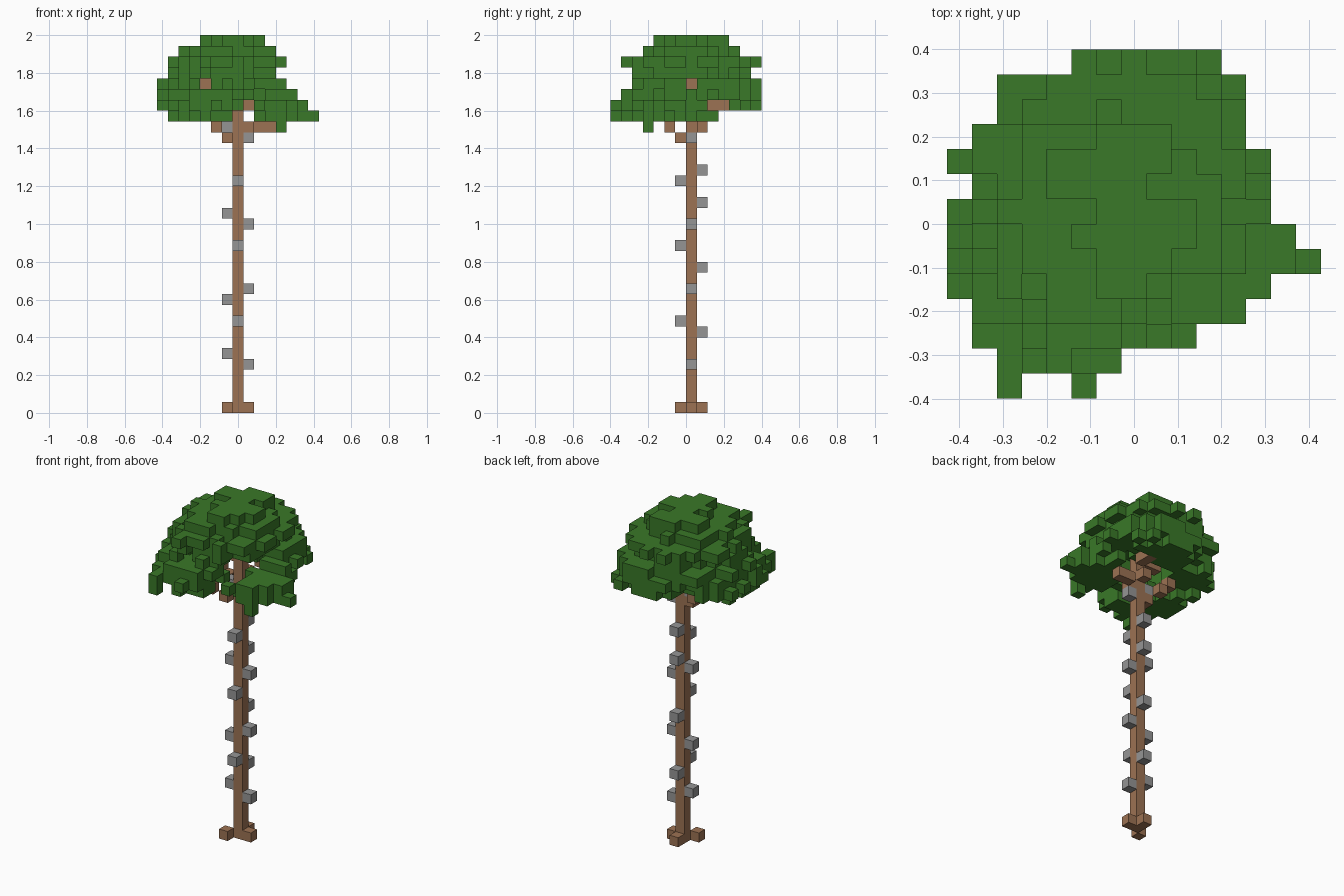
import bpy, bmesh, random
from mathutils import Vector

default_cube = bpy.data.objects.get("Cube")
if default_cube:
    bpy.data.objects.remove(default_cube, do_unlink=True)

random.seed(7)
UNIT = 2 / 35                     # edge of one block
SIDES = [Vector(s) for s in ((1, 0, 0), (-1, 0, 0), (0, 1, 0),
                             (0, -1, 0), (0, 0, 1), (0, 0, -1))]


def make_material(name, colour):
    mat = bpy.data.materials.new(name)
    mat.use_nodes = True
    mat.diffuse_color = (*colour, 1)
    shader = next(n for n in mat.node_tree.nodes if n.type == 'BSDF_PRINCIPLED')
    shader.inputs["Base Color"].default_value = (*colour, 1)
    return mat


def block_mesh(name, cells, mat):
    """Skin a set of grid cells with the square faces that are exposed."""
    cells = set(cells)
    bm = bmesh.new()
    for cell in sorted(cells):
        centre = Vector(cell) + Vector((0, 0.5, 0.5))
        for d in SIDES:
            if tuple(int(c + n) for c, n in zip(cell, d)) in cells:
                continue
            u = Vector((d.y, d.z, d.x))
            v = d.cross(u)
            corners = [(-u - v), (u - v), (u + v), (v - u)]
            bm.faces.new([bm.verts.new((centre + (d + c) / 2) * UNIT)
                          for c in corners])
    bmesh.ops.remove_doubles(bm, verts=bm.verts, dist=UNIT / 100)
    mesh = bpy.data.meshes.new(name)
    bm.to_mesh(mesh)
    bm.free()
    mesh.materials.append(mat)
    obj = bpy.data.objects.new(name, mesh)
    bpy.context.collection.objects.link(obj)
    return obj


leaf_green = make_material("leaf green", (0.041, 0.188, 0.021))
bark_brown = make_material("bark brown", (0.335, 0.17, 0.087))
stone_grey = make_material("stone grey", (0.3, 0.3, 0.3))

# Trunk and the roots around its foot
trunk = [(0, 0, k) for k in range(30)]
roots = [(1, 0, 0), (0, 1, 0), (-1, -1, 0)]
block_mesh("trunk", trunk + roots, bark_brown)

# Branches reaching into the crown
branches = {
    "front_branch": [(-1, -1, 25), (-2, -2, 26), (-3, -3, 27)],
    "side_branch": [(1, 0, 26), (2, 1, 26), (3, 1, 26)],
    "back_branch": [(0, 1, 27), (1, 2, 28), (1, 3, 28)],
    "rear_side_branch": [(-1, 0, 25), (-2, 1, 26), (-3, 1, 27)],
    "upper_branch": [(-1, 0, 29), (-2, 0, 29), (-3, 0, 30)],
}
for name, cells in branches.items():
    block_mesh(name, cells, bark_brown)

# Climbing steps winding up the trunk
steps = {(1, 0): (4, 11, 17, 25), (-1, 0): (5, 10, 18, 26),
         (0, 1): (7, 13, 19, 22), (0, -1): (8, 15, 21)}
block_mesh("climbing_steps",
           [(i, j, k) for (i, j), levels in steps.items() for k in levels],
           stone_grey)

# Crown limits: width and depth by level, width by row
width = {26: (4, 4), 27: (-6, 7), 28: (-7, 6), 29: (-7, 5), 30: (-7, 5),
         31: (-6, 4), 32: (-6, 4), 33: (-5, 3), 34: (-3, 2)}
depth = {26: (-4, -4), 27: (-7, 2), 28: (-7, 6), 29: (-6, 6), 30: (-5, 6),
         31: (-5, 5), 32: (-5, 6), 33: (-4, 4), 34: (-3, 3)}
row = {-7: (-5, -2), -6: (-5, -1), -5: (-6, 2), -4: (-6, 4), -3: (-7, 5),
       -2: (-7, 7), -1: (-7, 6), 0: (-7, 5), 1: (-6, 5), 2: (-7, 5),
       3: (-6, 4), 4: (-5, 4), 5: (-5, 4), 6: (-2, 3)}
# Ragged star of the topmost level, width by row
star = {3: (-1, 1), 2: (-3, 1), 1: (-3, 0), 0: (-1, 2),
        -1: (-2, 2), -2: (-1, 1), -3: (-1, 0)}

# Leaf clumps at the branch ends: centre, radii
clumps = [((-5, -2.3, 28), (2.7, 2.7, 1.9)),
          ((-2.6, -5, 28.2), (2.5, 2.4, 1.7)),
          ((4.2, -1.8, 27.3), (3.2, 2.6, 1.4)),
          ((0.5, 4, 29), (4.5, 3, 1.6)),
          ((-5, 1.5, 28.5), (2.4, 2.6, 1.6))]


def within(value, limits):
    return limits[0] <= value <= limits[1]


def allowed(i, j, k):
    if not (within(i, width[k]) and within(j, depth[k]) and within(i, row[j])):
        return False
    if j == -7 and i not in row[j]:
        return False
    if k < 28 and i in (0, 1) or k == 28 and i == 1 and j < 4:
        return False                              # opening around the trunk
    if k == 28 and i > 1 and j in (2, 3):
        return False                              # opening by the back branch
    if k in (29, 30) and i > 0 and j < 0:
        return False                              # gap above the side clump
    return not (k == 30 and (i == -3 and j <= 0 or j == 0 and i > -4))


def in_dome(i, j, k):
    if k < 29:
        return False
    if k == 34:
        return within(i, star[j])
    (x0, x1), (y0, y1) = width[k], depth[k]
    r = ((2 * i - x0 - x1) / (x1 - x0 + 1)) ** 2 \
        + ((2 * j - y0 - y1) / (y1 - y0 + 1)) ** 2
    hollow = {29: 0.35, 30: 0.2}.get(k, -1)
    return hollow < r < random.uniform(0.6, 1.15)


def in_clump(cell):
    edge = random.uniform(0.65, 1.15)
    return any(sum(((p - c) / r) ** 2 for p, c, r in zip(cell, mid, rad)) < edge
               for mid, rad in clumps)


leaves = set()
for k in width:
    for j in row:
        for i in range(-7, 8):
            if allowed(i, j, k) and (in_dome(i, j, k) or in_clump((i, j, k))):
                leaves.add((i, j, k))

# Close the crown where a column has no leaves yet
for j in row:
    for i in range(-7, 8):
        if not any((i, j, k) in leaves for k in width):
            options = [k for k in (28, 29, 30, 27) if allowed(i, j, k)]
            leaves.update((i, j, k) for k in options[:1])

# Stray twigs on the outline and in front of the bark
leaves.update([(4, -4, 26), (4, -4, 27), (-5, -7, 27), (-2, -7, 28),
               (7, -2, 27), (6, -2, 27), (6, -1, 28), (-3, -6, 32),
               (-3, -5, 32), (0, 6, 32), (0, 5, 32), (1, 6, 30), (1, 6, 29),
               (0, -3, 28), (-1, -3, 28), (5, 0, 29), (5, 0, 28),
               (4, 1, 27), (4, 2, 27)])
bark = {c for cells in branches.values() for c in cells} | set(trunk)
block_mesh("leaf_crown", leaves - bark, leaf_green)
